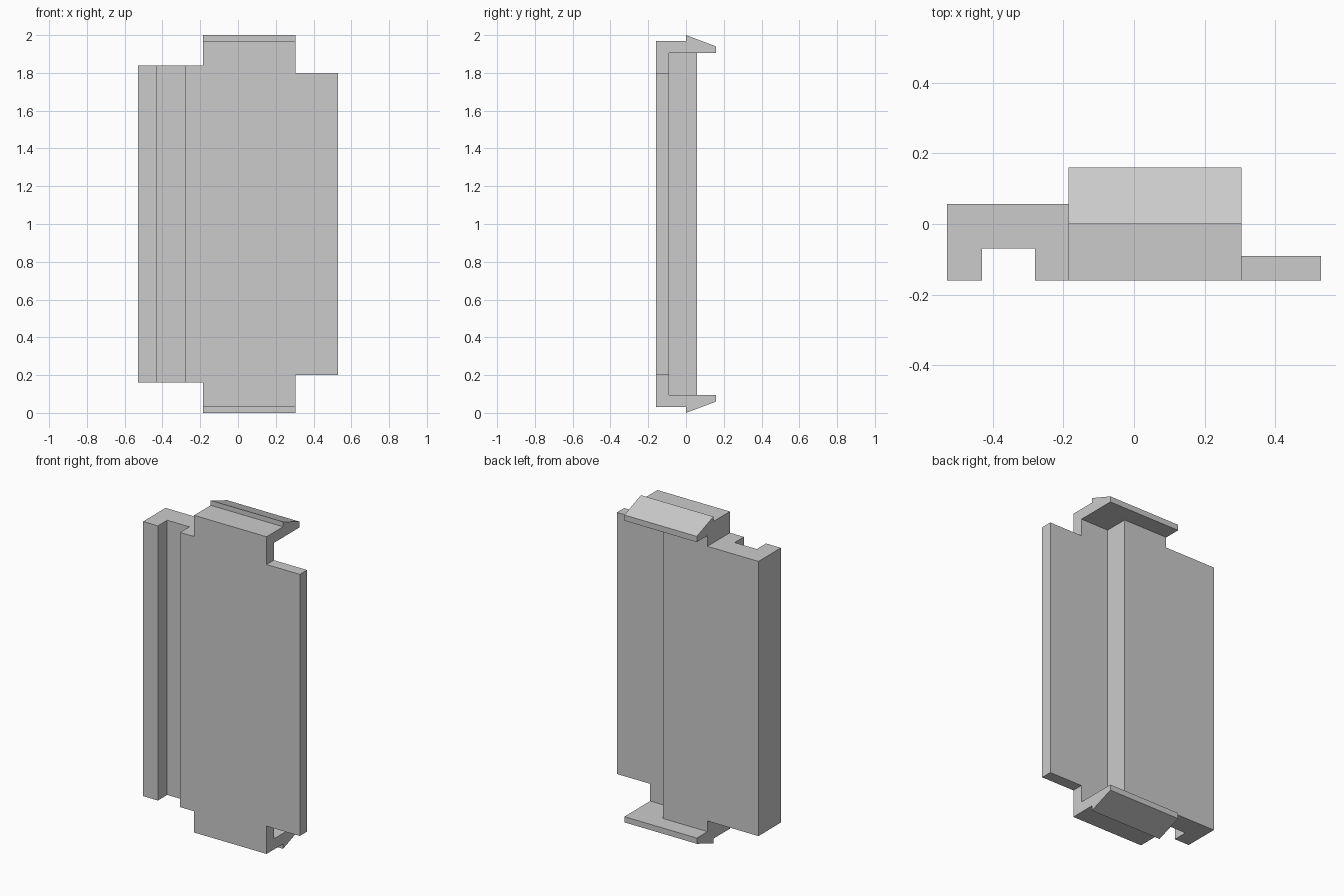
import bpy, bmesh
from mathutils import Vector

cube = bpy.data.objects.get("Cube")
if cube:
    bpy.data.objects.remove(cube, do_unlink=True)

grey = bpy.data.materials.new("plain grey")
grey.use_nodes = True
COLOUR = (0.6, 0.6, 0.6, 1)
grey.diffuse_color = COLOUR
grey.node_tree.nodes["Principled BSDF"].inputs["Base Color"].default_value = COLOUR


def prism(name, points, sweep):
    """Extrude a closed flat outline along the sweep vector."""
    bm = bmesh.new()
    face = bm.faces.new([bm.verts.new(p) for p in points])
    moved = bmesh.ops.extrude_face_region(bm, geom=[face], use_keep_orig=True)["geom"]
    bmesh.ops.translate(bm, vec=Vector(sweep),
                        verts=[v for v in moved if isinstance(v, bmesh.types.BMVert)])
    bmesh.ops.recalc_face_normals(bm, faces=bm.faces)
    mesh = bpy.data.meshes.new(name)
    bm.to_mesh(mesh)
    bm.free()
    mesh.materials.append(grey)
    obj = bpy.data.objects.new(name, mesh)
    bpy.context.collection.objects.link(obj)
    return obj


def cut_box(target, x0, x1, z0, z1):
    """Remove a box running through the full depth of the target."""
    outline = [(x0, -1, z0), (x1, -1, z0), (x1, -1, z1), (x0, -1, z1)]
    cutter = prism("corner_cutter", outline, (0, 2, 0))
    cutter.hide_render = True
    mod = target.modifiers.new("corner_cut", 'BOOLEAN')
    mod.operation, mod.solver, mod.object = 'DIFFERENCE', 'EXACT', cutter
    bpy.context.view_layer.objects.active = target
    bpy.ops.object.modifier_apply(modifier=mod.name)
    bpy.data.objects.remove(cutter, do_unlink=True)


# Panel: grooved thick side and thin flange, one profile swept upward
HALF, FRONT, BACK = 0.53, -0.16, 0.057
TAB_X0, TAB_X1 = -0.185, 0.305
CLIP_Z = 1.905
profile = [(-HALF, FRONT), (-0.43, FRONT), (-0.43, -0.07), (-0.28, -0.07),
           (-0.28, FRONT), (HALF, FRONT), (HALF, -0.09), (0.115, -0.09),
           (0.115, BACK), (-HALF, BACK)]
panel = prism("panel", [(x, y, 2 - CLIP_Z) for x, y in profile],
              (0, 0, 2 * CLIP_Z - 2))

# Corners step back on each side of the end clips
for x0, x1, top in [(-1, TAB_X0, 1.84), (TAB_X1, 1, 1.8)]:
    cut_box(panel, x0, x1, top, 3)
    cut_box(panel, x0, x1, -1, 2 - top)

# Barbed clips, mirrored at the two ends
barb = [(FRONT, CLIP_Z), (FRONT, 1.97), (0, 1.97), (0, 2), (0.16, 1.94), (0.16, CLIP_Z)]
for name, flip in [("top_clip", False), ("bottom_clip", True)]:
    prism(name, [(TAB_X0, y, 2 - z if flip else z) for y, z in barb],
          (TAB_X1 - TAB_X0, 0, 0))
